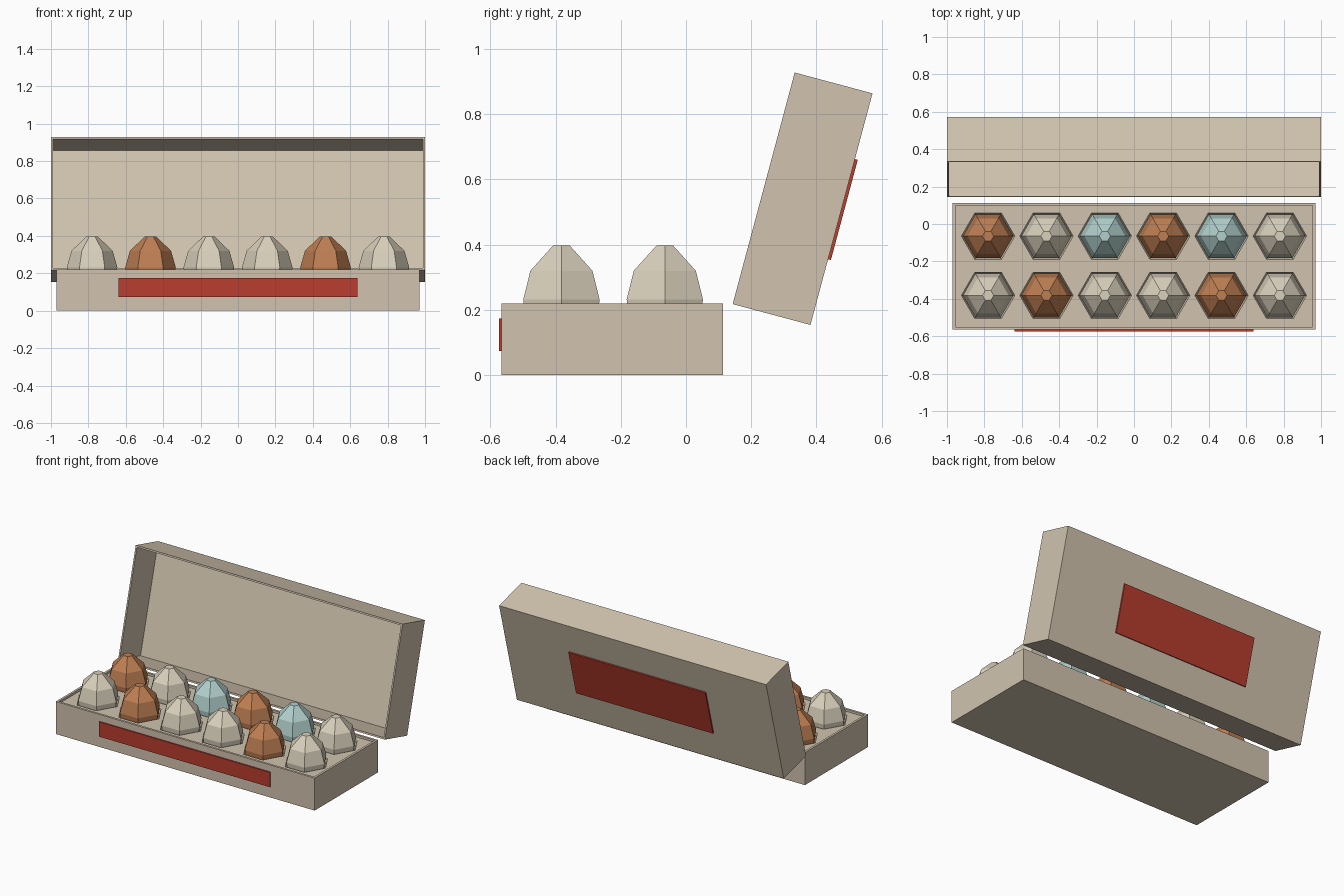
import bpy, bmesh, math
from mathutils import Matrix, Vector

if "Cube" in bpy.data.objects:
    bpy.data.objects.remove(bpy.data.objects["Cube"])


def material(name, rgb):
    m = bpy.data.materials.new(name)
    lin = [(c / 255 / 12.92) if c < 10 else ((c / 255 + 0.055) / 1.055) ** 2.4 for c in rgb]
    m.diffuse_color = (*lin, 1)
    m.use_nodes = True
    m.node_tree.nodes["Principled BSDF"].inputs["Base Color"].default_value = m.diffuse_color
    return m


card = material("cardboard", (209, 196, 175))
red = material("label_red", (184, 61, 47))
cream = material("egg_cream", (218, 209, 188))
brown = material("egg_brown", (190, 127, 83))
blue = material("egg_blue", (178, 208, 204))


def make(name, bm, mat):
    bmesh.ops.recalc_face_normals(bm, faces=bm.faces)
    me = bpy.data.meshes.new(name)
    bm.to_mesh(me)
    bm.free()
    me.materials.append(mat)
    ob = bpy.data.objects.new(name, me)
    bpy.context.collection.objects.link(ob)
    return ob


def box(name, lo, hi, mat):
    bm = bmesh.new()
    lo, hi = Vector(lo), Vector(hi)
    bmesh.ops.create_cube(bm, size=1, matrix=Matrix.Translation((lo + hi) / 2)
                          @ Matrix.Diagonal((*(hi - lo), 1)))
    return make(name, bm, mat)


def hex_lathe(bm, profile, cx, cy):
    """Six-sided closed solid from (radius, z) rings, corners on the x axis."""
    rings = [[bm.verts.new((cx + r * math.cos(math.radians(60 * k)),
                            cy + r * math.sin(math.radians(60 * k)), z))
              for k in range(6)] for r, z in profile]
    for a, b in zip(rings, rings[1:]):
        for k in range(6):
            bm.faces.new((a[k], a[(k + 1) % 6], b[(k + 1) % 6], b[k]))
    bm.faces.new(rings[0][::-1])
    bm.faces.new(rings[-1])


def cut(target, cutter):
    mod = target.modifiers.new("cut", "BOOLEAN")
    mod.operation, mod.solver, mod.object = "DIFFERENCE", "EXACT", cutter
    bpy.context.view_layer.objects.active = target
    bpy.ops.object.modifier_apply(modifier=mod.name)
    bpy.data.objects.remove(cutter)


columns = [-0.78 + 0.312 * i for i in range(6)]
rows = [-0.382, -0.065]

# Bottom tray: block with a shallow recess and twelve tapered hexagonal cups
tray = box("tray", (-0.97, -0.565, 0), (0.97, 0.113, 0.22), card)
cut(tray, box("recess", (-0.955, -0.55, 0.205), (0.955, 0.098, 0.3), card))
bm = bmesh.new()
for y in rows:
    for x in columns:
        hex_lathe(bm, [(0.09, 0.04), (0.143, 0.205), (0.143, 0.26)], x, y)
cut(tray, make("cups", bm, card))

# Eggs
egg_profile = [(0.035, 0.045), (0.09, 0.075), (0.125, 0.15),
               (0.135, 0.232), (0.11, 0.32), (0.03, 0.397)]
layout = [[cream, brown, cream, cream, brown, cream],
          [brown, cream, blue, brown, blue, cream]]
for j, y in enumerate(rows):
    for i, x in enumerate(columns):
        bm = bmesh.new()
        hex_lathe(bm, egg_profile, x, y)
        make(f"egg_{j + 1}_{i + 1}", bm, layout[j][i])

# Label on the tray front
box("front_label", (-0.64, -0.574, 0.074), (0.64, -0.565, 0.174), red)

# Tilted open lid: hollow box facing forward
tilt = Matrix.Translation((0, 0.3575, 0.541)) @ Matrix.Rotation(math.radians(-15), 4, "X")
lid = box("lid", (-1, -0.1235, -0.3675), (1, 0.1235, 0.3675), card)
bm = bmesh.new()
bm.from_mesh(lid.data)
front = min(bm.faces, key=lambda f: f.calc_center_median().y)
bmesh.ops.inset_region(bm, faces=[front], thickness=0.015)
inner = bmesh.ops.extrude_discrete_faces(bm, faces=[front])["faces"]
bmesh.ops.translate(bm, verts=inner[0].verts, vec=(0, 0.232, 0))
bm.to_mesh(lid.data)
bm.free()
lid.matrix_world = tilt

# Label on the lid's outer panel
label = box("lid_label", (-0.513, 0.1235, -0.159), (0.513, 0.1325, 0.159), red)
label.matrix_world = tilt
